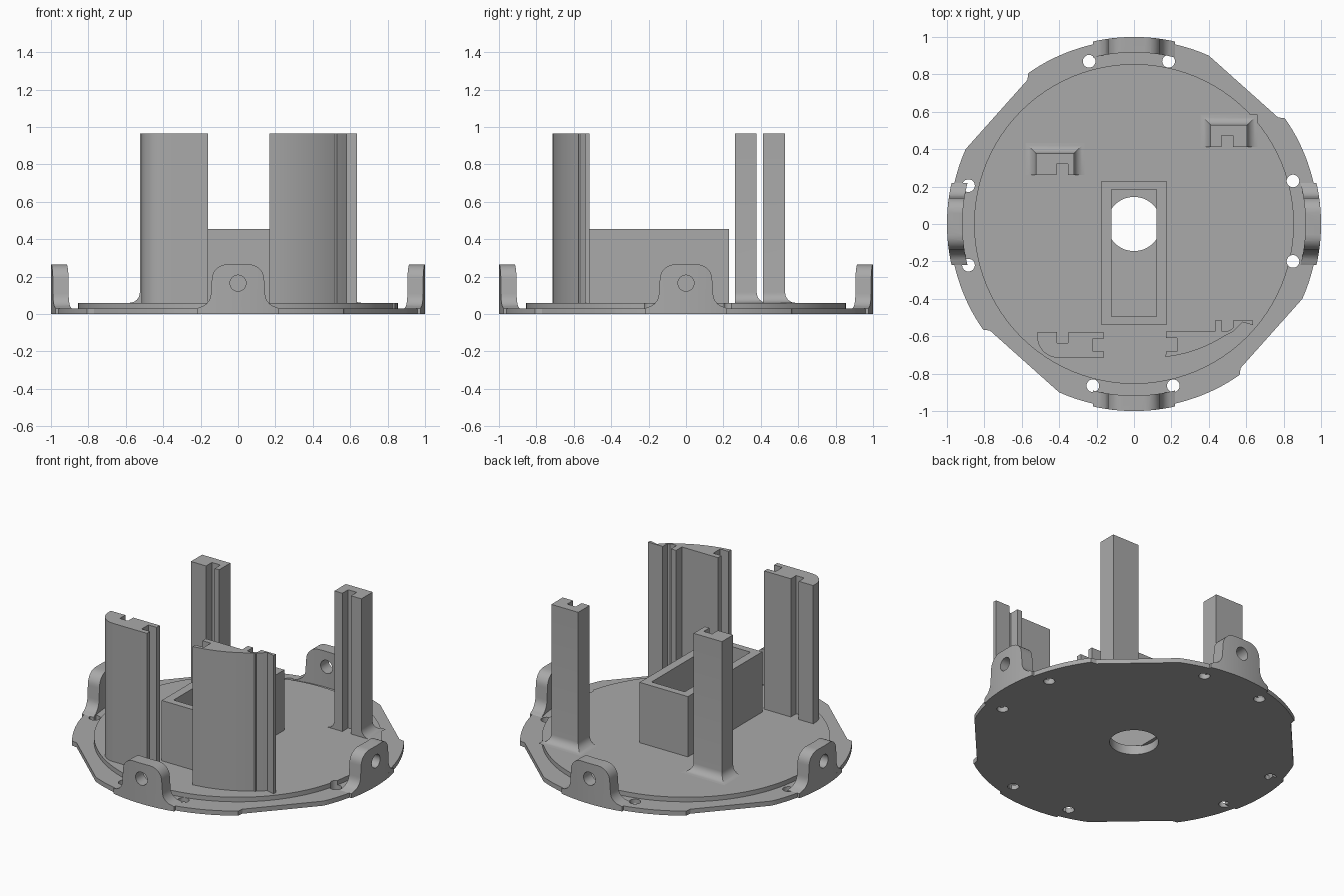
import bpy, bmesh, math
from mathutils import Matrix, Vector

cube = bpy.data.objects.get("Cube")
if cube:
    bpy.data.objects.remove(cube, do_unlink=True)

GREY = (0.4, 0.4, 0.4, 1)
mat = bpy.data.materials.new("plain grey")
mat.use_nodes = True
mat.diffuse_color = GREY
mat.node_tree.nodes["Principled BSDF"].inputs["Base Color"].default_value = GREY

PLATE_TOP, DISC_TOP, COLUMN_TOP = 0.03, 0.06, 0.965


def finish(name, bm):
    bmesh.ops.recalc_face_normals(bm, faces=bm.faces)
    mesh = bpy.data.meshes.new(name)
    bm.to_mesh(mesh)
    bm.free()
    mesh.materials.append(mat)
    ob = bpy.data.objects.new(name, mesh)
    bpy.context.collection.objects.link(ob)
    return ob


def loft(name, rings):
    """Closed solid through rings of equal point count."""
    bm = bmesh.new()
    loops = [[bm.verts.new(p) for p in ring] for ring in rings]
    n = len(loops[0])
    for a, b in zip(loops, loops[1:]):
        for i in range(n):
            bm.faces.new((a[i], a[(i + 1) % n], b[(i + 1) % n], b[i]))
    bm.faces.new(loops[0])
    bm.faces.new(loops[-1])
    return finish(name, bm)


def prism(name, outline, z0, z1):
    return loft(name, [[(x, y, z) for x, y in outline] for z in (z0, z1)])


def arc(cx, cy, r, a0, a1, steps):
    """Points on an arc, angles in degrees."""
    angles = [math.radians(a0 + (a1 - a0) * i / steps) for i in range(steps + 1)]
    return [(cx + r * math.cos(a), cy + r * math.sin(a)) for a in angles]


def circle(cx, cy, r, steps):
    return arc(cx, cy, r, 0, 360, steps)[:-1]


def rect(x0, x1, y0, y1):
    return [(x0, y0), (x1, y0), (x1, y1), (x0, y1)]


def boolean(ob, cutter, operation="DIFFERENCE"):
    mod = ob.modifiers.new("cut", "BOOLEAN")
    mod.object, mod.operation, mod.solver = cutter, operation, "EXACT"
    bpy.context.view_layer.update()
    deps = bpy.context.evaluated_depsgraph_get()
    mesh = bpy.data.meshes.new_from_object(ob.evaluated_get(deps))
    ob.modifiers.clear()
    ob.data = mesh
    bpy.data.objects.remove(cutter, do_unlink=True)


# Base plate: one quarter outline turned four times
tab = math.degrees(math.asin(0.22))
quarter = (arc(0, 0, 1, 0, tab, 6) + arc(0, 0, 0.985, tab, 35, 10)
           + [(0.77, 0.57)] + arc(0, 0, 0.985, 66, 90 - tab, 6)
           + arc(0, 0, 1, 90 - tab, 90, 6)[:-1])
outline = []
for k in range(4):
    turn = Matrix.Rotation(k * math.pi / 2, 2)
    outline += [tuple(turn @ Vector(p)) for p in quarter]
plate = prism("base_plate", outline, 0, PLATE_TOP)
disc = prism("raised_disc", circle(0, 0, 0.855, 96), PLATE_TOP, DISC_TOP)

# Centre hole and screw holes
screws = [(-0.24, 0.87), (0.185, 0.87), (0.85, 0.23), (0.85, -0.2),
          (0.21, -0.865), (-0.22, -0.865), (-0.885, 0.205), (-0.885, -0.22)]
for part in (plate, disc):
    boolean(part, prism("cutter", circle(0, 0, 0.145, 48), -0.1, 0.2))
    for x, y in screws:
        boolean(part, prism("cutter", circle(x, y, 0.034, 24), -0.1, 0.2))

# Curved bracket with flared foot, rounded top and a bolt hole
half = ([(0.22, 0), (0.22, PLATE_TOP)] + arc(0.22, 0.11, 0.075, -90, -180, 8)[1:]
        + arc(0.06, 0.185, 0.08, 0, 90, 8))
shape = half + [(-x, z) for x, z in reversed(half)]
bracket = loft("front_bracket", [[(x, y, z) for x, z in shape] for y in (-1.05, -0.8)])
boolean(bracket, prism("cutter", circle(0, 0, 1, 192), -0.1, 0.5), "INTERSECT")
boolean(bracket, prism("cutter", circle(0, 0, 0.917, 192), -0.2, 0.6))
bolt = circle(0, 0.165, 0.043, 32)
boolean(bracket, loft("cutter", [[(x, y, z) for x, z in bolt] for y in (-1.2, -0.7)]))
for k, side in enumerate(("left", "back", "right"), 1):
    ob = bpy.data.objects.new(side + "_bracket", bracket.data.copy())
    ob.data.transform(Matrix.Rotation(k * math.pi / 2, 4, "Z"))
    bpy.context.collection.objects.link(ob)

# Open box around the centre hole
box = prism("open_box", rect(-0.175, 0.175, -0.54, 0.23), DISC_TOP - 0.005, 0.455)
boolean(box, prism("cutter", rect(-0.12, 0.12, -0.495, 0.185), 0, 0.6))


# Back columns: slotted at the front, flared foot on the other three sides
def back_column(name, x0, x1, y0, y1, slot):
    rings = []
    r = 0.055
    for i in range(7):
        a = math.radians(15 * i)
        d, z = r * (1 - math.sin(a)), DISC_TOP + r * (1 - math.cos(a))
        rings.append([(x, y, z) for x, y in rect(x0 - d, x1 + d, y0, y1 + d)])
    rings.append([(x, y, COLUMN_TOP) for x, y in rect(x0, x1, y0, y1)])
    ob = loft(name, rings)
    boolean(ob, prism("cutter", rect(slot, slot + 0.062, y0 - 0.1, y0 + 0.06),
                      DISC_TOP, 1.1))


back_column("back_right_column", -0.525, -0.32, 0.262, 0.378, -0.415)
back_column("back_left_column", 0.41, 0.605, 0.412, 0.53, 0.468)

# Front columns: rounded outer wall, rail slot behind and a side notch
right_profile = [(-0.16, -0.58), (-0.16, -0.613), (-0.22, -0.613), (-0.22, -0.682),
                 (-0.16, -0.682), (-0.16, -0.715)]
right_profile += arc(-0.405, -0.603, 0.112, -90, -180, 10)
right_profile += [(-0.517, -0.578), (-0.412, -0.578), (-0.412, -0.635),
                  (-0.353, -0.635), (-0.353, -0.58)]
prism("front_right_column", right_profile, DISC_TOP - 0.005, COLUMN_TOP)

left_profile = [(0.17, -0.575), (0.17, -0.61), (0.23, -0.61), (0.23, -0.682), (0.17, -0.682)]
left_profile += arc(0.09, 0.01, 0.725, -83.7, -47.5, 14)
left_profile += [(0.636, -0.54), (0.636, -0.516), (0.53, -0.516), (0.53, -0.575),
                 (0.47, -0.575), (0.47, -0.516), (0.433, -0.516), (0.433, -0.575)]
prism("front_left_column", left_profile, DISC_TOP - 0.005, COLUMN_TOP)

# Smooth the curved walls, keep the edges sharp
for ob in bpy.context.collection.objects:
    if ob.type == "MESH" and mat.name in ob.data.materials:
        bpy.ops.object.select_all(action="DESELECT")
        ob.select_set(True)
        bpy.context.view_layer.objects.active = ob
        bpy.ops.object.shade_smooth_by_angle(angle=math.radians(30))
